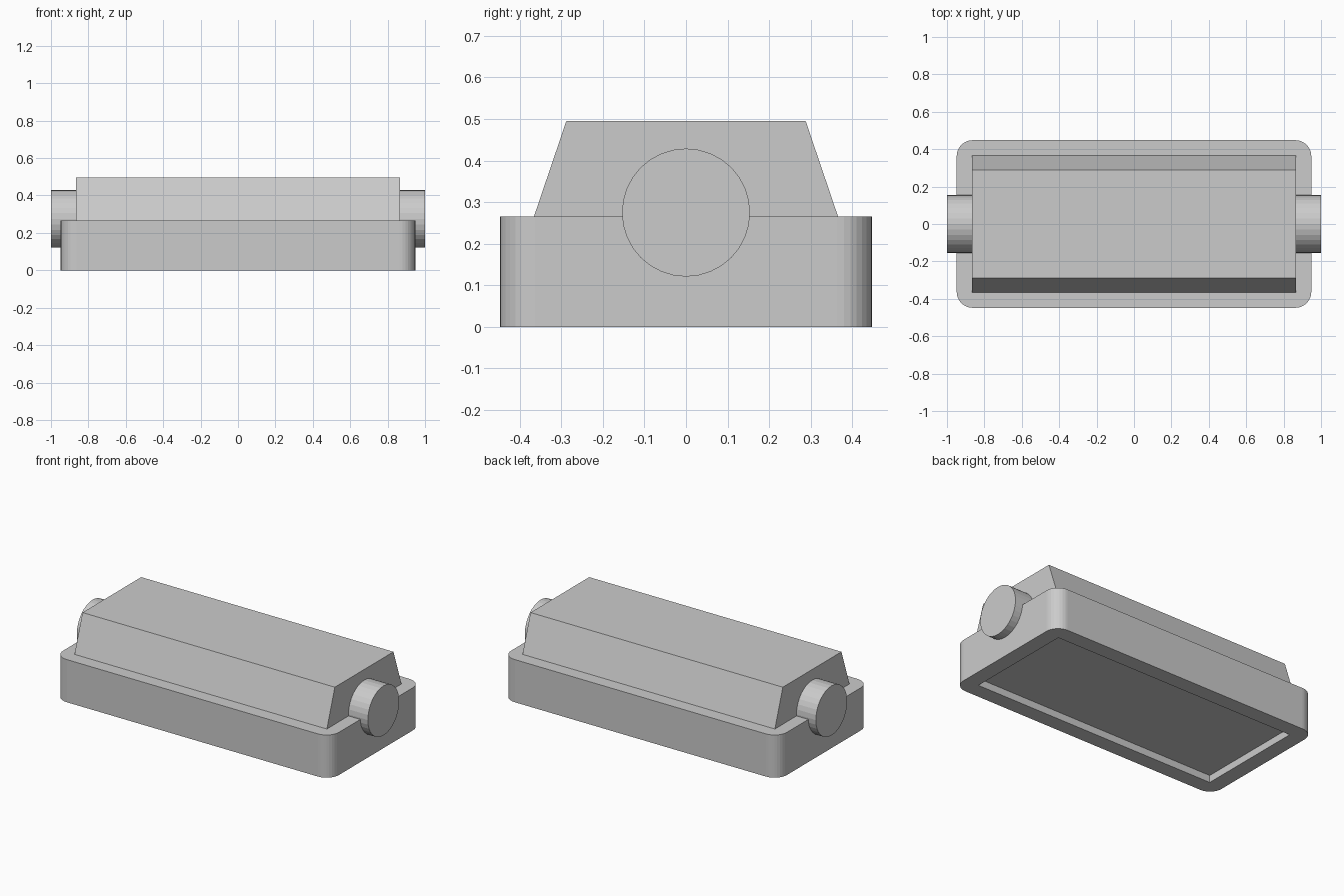
import bpy, bmesh
from math import pi
from mathutils import Matrix

if "Cube" in bpy.data.objects:
    bpy.data.objects.remove(bpy.data.objects["Cube"])


def finish(name, bm):
    bmesh.ops.recalc_face_normals(bm, faces=bm.faces)
    mesh = bpy.data.meshes.new(name)
    bm.to_mesh(mesh)
    bm.free()
    obj = bpy.data.objects.new(name, mesh)
    bpy.context.collection.objects.link(obj)
    return obj


def box(name, sx, sy, z0, z1, radius=0):
    """Box with optional rounded vertical edges."""
    bm = bmesh.new()
    bmesh.ops.create_cube(bm, size=1)
    for v in bm.verts:
        v.co.x *= sx
        v.co.y *= sy
        v.co.z = z1 if v.co.z > 0 else z0
    if radius:
        edges = [e for e in bm.edges
                 if abs(e.verts[0].co.z - e.verts[1].co.z) > 0.01]
        bmesh.ops.bevel(bm, geom=edges, offset=radius, segments=8,
                        profile=0.5, affect='EDGES')
    return finish(name, bm)


# Rounded base with a shallow recess underneath
base = box("base", 1.896, 0.896, 0, 0.265, 0.085)
cutter = box("recess_cutter", 1.70, 0.70, -0.1, 0.045)
cutter.hide_render = True
cutter.hide_set(True)
cutter.display_type = 'WIRE'
cut = base.modifiers.new("recess", 'BOOLEAN')
cut.operation = 'DIFFERENCE'
cut.solver = 'EXACT'
cut.object = cutter

# Upper housing: trapezoid profile extruded along x
bm = bmesh.new()
profile = [(-0.366, 0.265), (0.366, 0.265), (0.288, 0.495), (-0.288, 0.495)]
face = bm.faces.new([bm.verts.new((-0.867, y, z)) for y, z in profile])
ext = bmesh.ops.extrude_face_region(bm, geom=[face], use_keep_orig=True)
for v in ext["geom"]:
    if isinstance(v, bmesh.types.BMVert):
        v.co.x = 0.867
finish("upper_housing", bm)

# Round end stubs
for side, name in ((1, "right_stub"), (-1, "left_stub")):
    bm = bmesh.new()
    bmesh.ops.create_cone(
        bm, cap_ends=True, segments=32, radius1=0.154, radius2=0.154,
        depth=0.14,
        matrix=Matrix.Translation((side * 0.93, 0, 0.275))
        @ Matrix.Rotation(pi / 2, 4, 'Y'))
    stub = finish(name, bm)
